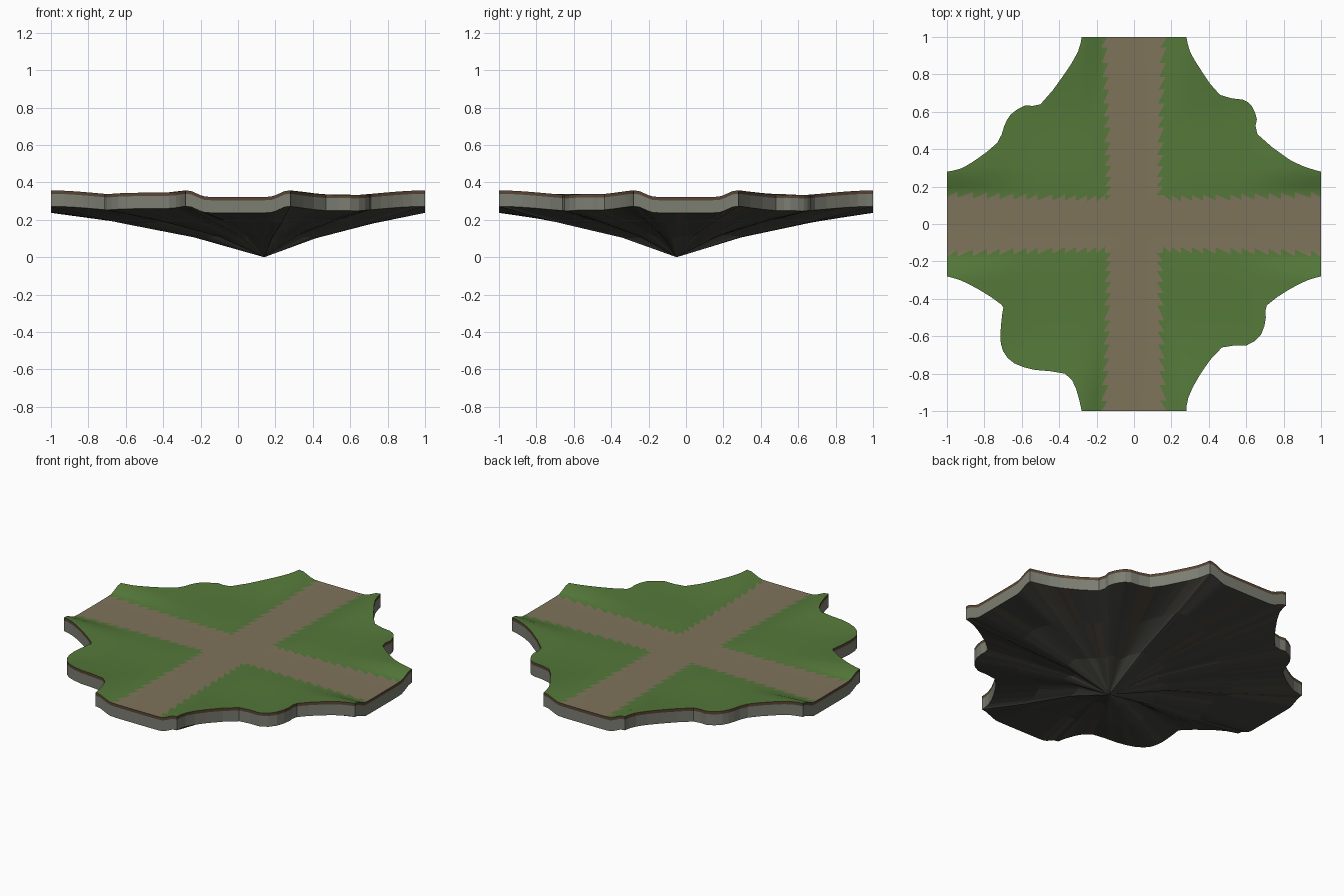
import bpy, bmesh, math, random
from mathutils import Vector

if "Cube" in bpy.data.objects:
    bpy.data.objects.remove(bpy.data.objects["Cube"])

random.seed(4)

def material(name, rgb):
    m = bpy.data.materials.new(name)
    m.diffuse_color = (*rgb, 1)
    m.use_nodes = True
    m.node_tree.nodes["Principled BSDF"].inputs["Base Color"].default_value = m.diffuse_color
    return m

GRASS = material("grass", (0.09, 0.19, 0.042))
DIRT = material("dirt", (0.21, 0.175, 0.105))
SOIL = material("soil", (0.10, 0.06, 0.035))
STONE = material("stone", (0.20, 0.21, 0.17))
DARK = material("dark_rock", (0.055, 0.058, 0.047))
BROWN = material("brown_rock", (0.075, 0.063, 0.046))

def smooth(t):
    t = min(1, max(0, t))
    return t * t * (3 - 2 * t)

def add_object(name, bm, mats):
    mesh = bpy.data.meshes.new(name)
    bm.to_mesh(mesh)
    bm.free()
    for m in mats:
        mesh.materials.append(m)
    ob = bpy.data.objects.new(name, mesh)
    bpy.context.collection.objects.link(ob)
    return ob

# Coastline between the four straight road ends, counter-clockwise
QUADRANTS = [
    [(1, .28), (.93, .30), (.83, .345), (.66, .48), (.657, .56), (.63, .63),
     (.58, .665), (.46, .69), (.36, .82), (.30, .92), (.28, 1)],
    [(-.28, 1), (-.30, .92), (-.38, .79), (-.50, .64), (-.58, .635), (-.66, .585),
     (-.695, .52), (-.73, .435), (-.85, .34), (-.93, .295), (-1, .28)],
    [(-1, -.28), (-.93, -.30), (-.83, -.35), (-.71, -.43), (-.703, -.47), (-.715, -.59),
     (-.70, -.68), (-.64, -.745), (-.53, -.78), (-.37, -.80), (-.31, -.88), (-.28, -1)],
    [(.28, -1), (.29, -.93), (.35, -.81), (.47, -.66), (.60, -.65), (.68, -.59),
     (.705, -.50), (.71, -.435), (.83, -.35), (.93, -.30), (1, -.28)],
]

def rounded(points):
    p = [Vector(q) for q in points]
    p = [p[0]] + p + [p[-1]]
    out = []
    for i in range(1, len(p) - 2):
        a, b, c, d = p[i - 1:i + 3]
        for t in (0, 0.5):
            out.append(0.5 * (2 * b + (c - a) * t + (2 * a - 5 * b + 4 * c - d) * t * t
                              + (3 * b - a - 3 * c + d) * t ** 3))
    return out + [p[-1]]

def height(x, y):
    far, near = max(abs(x), abs(y)), min(abs(x), abs(y))
    return (0.322 + 0.005 * smooth((near - 0.12) / 0.15)
            + 0.03 * smooth((far - 0.5) / 0.5) * smooth((near - 0.17) / 0.1))

# Ground: outline cut by a grid, then triangulated so the road edges are jagged
INNER, OUTER = 0.12, 0.155
bm = bmesh.new()
bm.faces.new([bm.verts.new((p.x, p.y, 0)) for q in QUADRANTS for p in rounded(q)])
cuts = [.06, INNER, OUTER, .20, .25, .31, .37, .435, .515, .575, .645, .72, .785, .86, .945]
for c in [0] + cuts + [-v for v in cuts]:
    for axis in ((1, 0, 0), (0, 1, 0)):
        bmesh.ops.bisect_plane(bm, geom=bm.verts[:] + bm.edges[:] + bm.faces[:], dist=1e-5,
                               plane_co=Vector(axis) * c, plane_no=axis)
bmesh.ops.triangulate(bm, faces=bm.faces[:], quad_method='ALTERNATE')
for f in bm.faces:
    f.smooth = True
    c = f.calc_center_median()
    f.material_index = int(min(abs(c.x), abs(c.y)) < (INNER + OUTER) / 2)
    if f.normal.z < 0:
        f.normal_flip()
for v in bm.verts:
    x, y = v.co.x, v.co.y
    # roads widen slightly towards the ends
    if 0.1 < abs(x) < 0.17:
        v.co.x += math.copysign(0.022 * y * y, x)
    if 0.1 < abs(y) < 0.17:
        v.co.y += math.copysign(0.022 * x * x, y)
    v.co.z = height(v.co.x, v.co.y)
rim = [v.co.copy() for v in bm.verts if v.is_boundary]
rim.sort(key=lambda p: math.atan2(p.y, p.x))
add_object("ground_top", bm, [GRASS, DIRT])

def loft(name, loops, mats, tip=None, odds=0.0):
    bm = bmesh.new()
    rings = [[bm.verts.new(p) for p in loop] for loop in loops]
    n = len(rings[0])
    for up, low in zip(rings, rings[1:]):
        for i in range(n):
            j = (i + 1) % n
            bm.faces.new((up[i], low[i], low[j], up[j]))
    if tip:
        t = bm.verts.new(tip)
        for i in range(n):
            bm.faces.new((rings[-1][i], t, rings[-1][(i + 1) % n]))
    for f in bm.faces:
        f.material_index = int(random.random() < odds)
    return add_object(name, bm, mats)

def lowered(d):
    return [p - Vector((0, 0, d)) for p in rim]

# Soil band and stone wall round the edge
loft("soil_band", [rim, lowered(0.018)], [SOIL])
loft("stone_wall", [lowered(0.018), lowered(0.085)], [STONE])

# Rock underside tapering to an off-centre tip
TIP = Vector((0.14, -0.05, 0))

def under_ring(k, z, rough):
    ring = []
    for p in rim:
        a = math.atan2(p.y, p.x)
        q = TIP.lerp(p, k + rough * math.sin(9 * a + 2))
        q.z = z + rough * 0.2 * (1 + math.sin(7 * a)) + rough * 0.12 * (1 + math.sin(17 * a + 1))
        ring.append(q)
    return ring

loft("rock_underside", [lowered(0.085), under_ring(0.65, 0.178, 0.03), under_ring(0.3, 0.10, 0.03)],
     [DARK, BROWN], TIP, 0.2)
